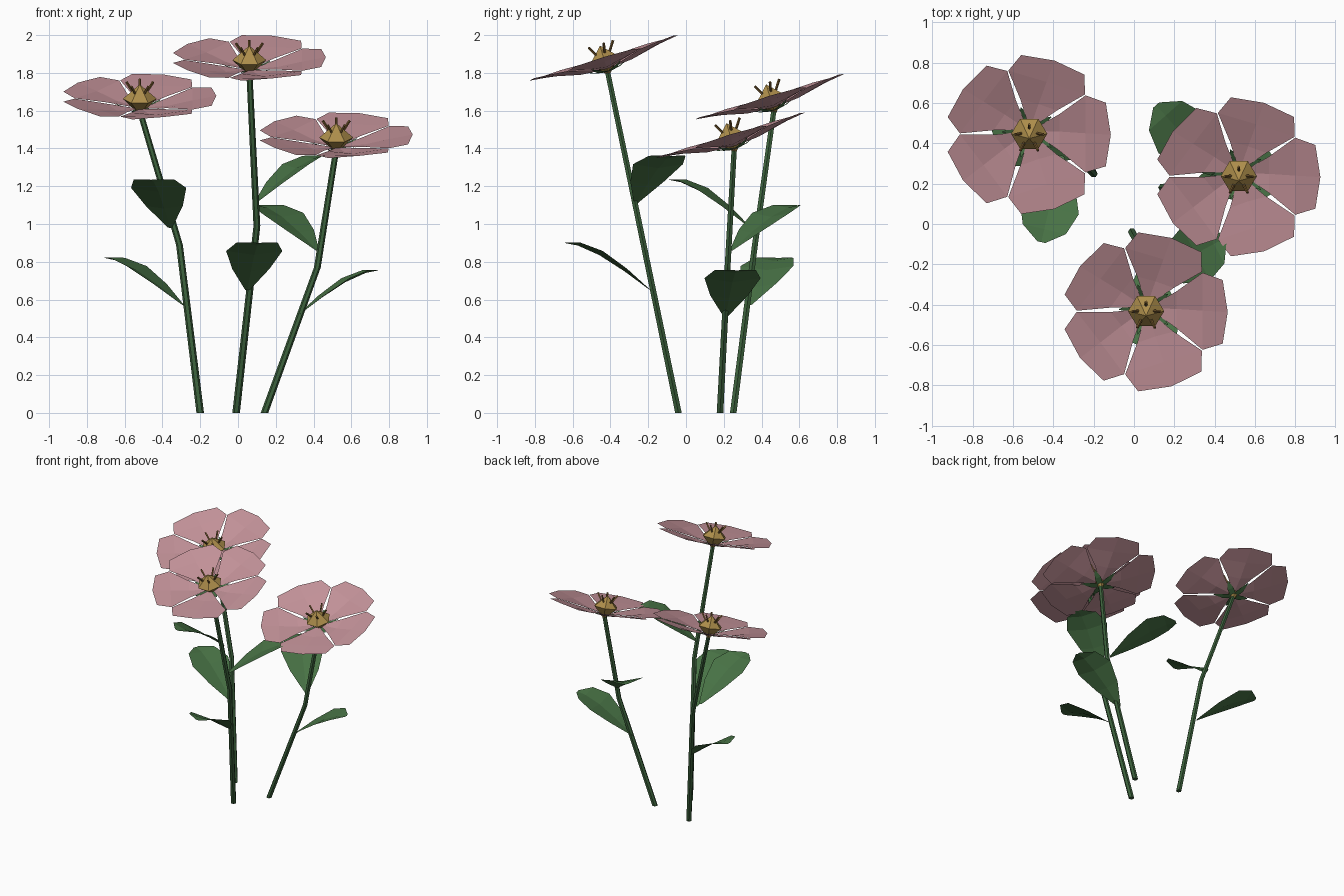
import bpy, bmesh, math
from mathutils import Vector, Matrix

if "Cube" in bpy.data.objects:
    bpy.data.objects.remove(bpy.data.objects["Cube"])


def material(name, rgb):
    m = bpy.data.materials.new(name)
    m.diffuse_color = (*rgb, 1)
    m.use_nodes = True
    m.node_tree.nodes["Principled BSDF"].inputs["Base Color"].default_value = m.diffuse_color
    return m


PINK = material("petal_pink", (0.55, 0.29, 0.32))
GREEN = material("leaf_green", (0.065, 0.17, 0.06))
STEM = material("stem_green", (0.045, 0.12, 0.045))
GOLD = material("centre_gold", (0.42, 0.27, 0.07))
BROWN = material("stamen_brown", (0.2, 0.11, 0.03))


def finish(bm, name, mat):
    me = bpy.data.meshes.new(name)
    bm.to_mesh(me)
    bm.free()
    me.materials.append(mat)
    ob = bpy.data.objects.new(name, me)
    bpy.context.collection.objects.link(ob)
    return ob


def blade(bm, rows, tf):
    """Thin sheet along +x; each row is (x, half width, mid z, side z)."""
    grid = [[bm.verts.new(tf @ Vector(p)) for p in
             ((x - dx, -w, zs), (x, 0, zm), (x - dx, w, zs))]
            for x, w, zm, zs, dx in rows]
    for a, b in zip(grid, grid[1:]):
        for i in range(2):
            bm.faces.new((a[i], b[i], b[i + 1], a[i + 1]))


def tube(bm, pts, radii, sides=6):
    rings = []
    for p, r in zip(pts, radii):
        d = (Vector(pts[-1]) - Vector(pts[0])).normalized()
        if abs(d.z) > 0.9 and pts[0][2] == 0:
            d = Vector((0, 0, 1))
        q = d.to_track_quat('Z', 'Y')
        rings.append([bm.verts.new(Vector(p) + q @ Vector(
            (r * math.cos(k * math.tau / sides), r * math.sin(k * math.tau / sides), 0)))
            for k in range(sides)])
    for a, b in zip(rings, rings[1:]):
        for k in range(sides):
            n = (k + 1) % sides
            bm.faces.new((a[k], a[n], b[n], b[k]))
    bm.faces.new(rings[0][::-1])
    bm.faces.new(rings[-1])


PETAL = [(0.03, 0.015, -0.04, -0.04, 0), (0.15, 0.095, -0.03, -0.015, 0),
         (0.28, 0.20, 0.0, 0.01, 0), (0.405, 0.165, 0.025, 0.02, 0.025)]
SEPAL = [(0.02, 0.02, -0.055, -0.055, 0), (0.07, 0.022, -0.045, -0.045, 0),
         (0.135, 0.002, -0.02, -0.02, 0)]


def flower_head(tag, pos):
    base = Matrix.Translation(pos) @ Matrix.Rotation(math.radians(17), 4, 'X')
    petals, sepals, stamens = bmesh.new(), bmesh.new(), bmesh.new()
    for k in range(5):
        a = k * math.tau / 5
        blade(petals, PETAL, base @ Matrix.Rotation(a, 4, 'Z'))
        blade(sepals, SEPAL, base @ Matrix.Rotation(a + math.pi / 5, 4, 'Z'))
        s = Matrix.Rotation(a + math.pi / 2, 4, 'Z')
        tube(stamens, [base @ s @ Vector(p) for p in ((0.03, 0, 0.03), (0.075, 0, 0.095))],
             (0.007, 0.007), 4)
    finish(petals, tag + "_petals", PINK)
    finish(sepals, tag + "_sepals", GREEN)
    finish(stamens, tag + "_stamens", BROWN)
    # six-sided double-pointed centre
    bm = bmesh.new()
    ring = [bm.verts.new(base @ Vector((0.09 * math.cos(k * math.pi / 3),
                                        0.09 * math.sin(k * math.pi / 3), 0.008)))
            for k in range(6)]
    top = bm.verts.new(base @ Vector((0, 0, 0.088)))
    low = bm.verts.new(base @ Vector((0, 0, -0.08)))
    for k in range(6):
        n = (k + 1) % 6
        bm.faces.new((ring[k], ring[n], top))
        bm.faces.new((ring[n], ring[k], low))
    finish(bm, tag + "_centre", GOLD)


def leaf(name, root, tip):
    """Arched leaf from root to tip."""
    d = Vector(tip) - Vector(root)
    length, rise = math.hypot(d.x, d.y), d.z
    # (fraction along, half width, fraction of rise)
    shape = [(0, 0.012, 0), (0.3, 0.10, 0.42), (0.6, 0.15, 0.78), (0.85, 0.11, 0.97), (1, 0.02, 1)]
    rows = [(t * length, w, h * rise - 0.06 * w, h * rise + 0.08 * w, 0) for t, w, h in shape]
    bm = bmesh.new()
    blade(bm, rows, Matrix.Translation(root) @ Matrix.Rotation(math.atan2(d.y, d.x), 4, 'Z'))
    finish(bm, name, GREEN)


# name, stem base, stem bend, head centre, leaves (root, tip)
FLOWERS = [
    ("left", (-0.20, 0.25, 0), (-0.31, 0.365, 0.89), (-0.52, 0.45, 1.655),
     [((-0.29, 0.335, 0.57), (-0.70, 0.49, 0.82)), ((-0.36, 0.34, 0.98), (-0.46, -0.09, 1.235))]),
    ("middle", (-0.01, -0.04, 0), (0.10, -0.245, 0.99), (0.06, -0.43, 1.86),
     [((0.05, -0.19, 0.65), (0.11, -0.64, 0.90)), ((0.09, -0.265, 1.11), (0.45, -0.07, 1.36))]),
    ("right", (0.14, 0.18, 0), (0.42, 0.22, 0.77), (0.52, 0.24, 1.45),
     [((0.31, 0.21, 0.51), (0.74, 0.27, 0.755)), ((0.42, 0.24, 0.86), (0.11, 0.59, 1.10))]),
]
for tag, base, bend, head, leaves in FLOWERS:
    bm = bmesh.new()
    end = Vector(head) - Vector((0, -0.015, 0.055))
    tube(bm, [base, bend, end], (0.02, 0.018, 0.016))
    finish(bm, tag + "_stem", STEM)
    flower_head(tag, Vector(head))
    for n, (root, tip) in zip(("lower", "upper"), leaves):
        leaf(f"{tag}_{n}_leaf", root, tip)
